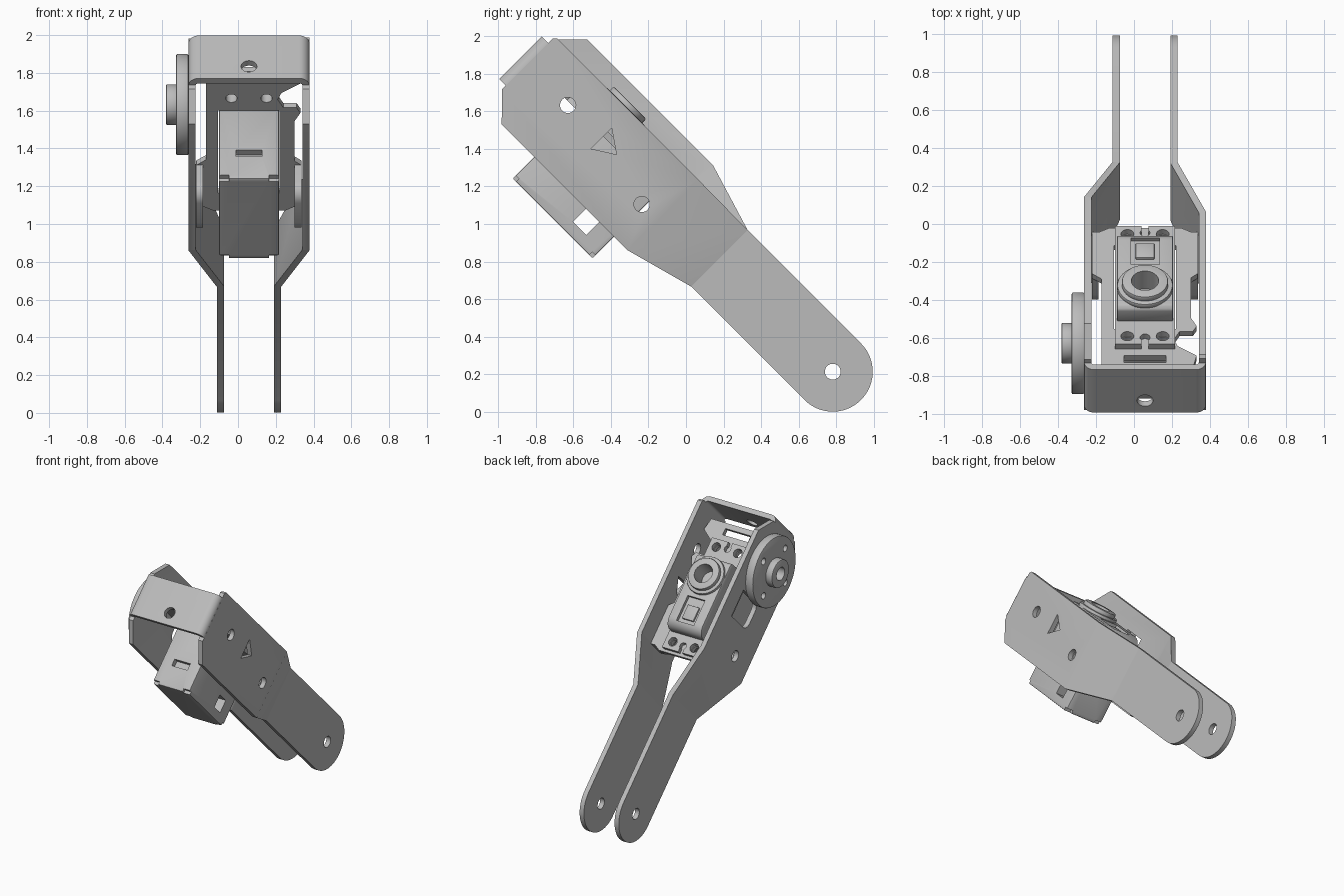
import bpy, bmesh, math
from mathutils import Matrix

old = bpy.data.objects.get("Cube")
if old:
    bpy.data.objects.remove(old, do_unlink=True)

grey = bpy.data.materials.new("metal_grey")
grey.use_nodes = True
grey.diffuse_color = (0.5, 0.5, 0.5, 1)
grey.node_tree.nodes["Principled BSDF"].inputs["Base Color"].default_value = (0.5, 0.5, 0.5, 1)

# Parts are laid out as (x, u, v): u runs down the arm, v points away from it
TILT = Matrix.Rotation(math.radians(-45), 4, 'X')
CX = 0.058            # middle plane of the arm
AX_U, AX_V = -1.598, 0.71   # joint axis
parts = []


def prism(name, axis, pts, lo, hi, bevel=0.0):
    """Extrude a 2D outline along x, u or v."""
    place = {'x': lambda p, w: (w, p[0], p[1]),
             'u': lambda p, w: (p[0], w, p[1]),
             'v': lambda p, w: (p[0], p[1], w)}[axis]
    bm = bmesh.new()
    a = [bm.verts.new(place(p, lo)) for p in pts]
    b = [bm.verts.new(place(p, hi)) for p in pts]
    bm.faces.new(a)
    bm.faces.new(b[::-1])
    n = len(pts)
    for i in range(n):
        j = (i + 1) % n
        bm.faces.new((a[j], a[i], b[i], b[j]))
    bmesh.ops.recalc_face_normals(bm, faces=bm.faces)
    if bevel:
        sharp = [e for e in bm.edges if e.calc_face_angle(0) > 0.6]
        bmesh.ops.bevel(bm, geom=sharp, offset=bevel, segments=2, profile=0.5, affect='EDGES')
    bm.transform(TILT)
    mesh = bpy.data.meshes.new(name)
    bm.to_mesh(mesh)
    bm.free()
    mesh.materials.append(grey)
    obj = bpy.data.objects.new(name, mesh)
    bpy.context.collection.objects.link(obj)
    parts.append(obj)
    return obj


def arc(cu, cv, r, start=0, end=360, n=32):
    full = end - start == 360
    steps = [start + (end - start) * i / (n if full else n - 1) for i in range(n)]
    return [(cu + r * math.cos(math.radians(t)), cv + r * math.sin(math.radians(t))) for t in steps]


def rect(a0, a1, b0, b1):
    return [(a0, b0), (a1, b0), (a1, b1), (a0, b1)]


def boolean(obj, others, op='DIFFERENCE'):
    """Apply booleans and remove the helper solids."""
    for o in others:
        m = obj.modifiers.new("cut", 'BOOLEAN')
        m.operation, m.object, m.solver = op, o, 'EXACT'
    bpy.context.view_layer.update()
    dg = bpy.context.evaluated_depsgraph_get()
    mesh = bpy.data.meshes.new_from_object(obj.evaluated_get(dg))
    obj.modifiers.clear()
    obj.data = mesh
    for o in others:
        parts.remove(o)
        bpy.data.objects.remove(o, do_unlink=True)


def hole_x(u, v, r, lo=-1, hi=1):
    return prism("cutter", 'x', arc(u, v, r), lo, hi)


def hole_v(x, u, r, lo=0, hi=2):
    return prism("cutter", 'v', arc(x, u, r), lo, hi)


# Bent side plates with rounded lower ends
for name, side, top, chamfer in (("plate_a", 1, 0.92, 0.03), ("plate_b", -1, 1.03, 0.148)):
    strip = [(0.32, -1.905), (0.32, -0.827), (0.17, -0.4525), (0.17, 0.65),
             (0.133, 0.65), (0.133, -0.46), (0.283, -0.835), (0.283, -1.905)]
    plate = prism(name, 'v', [(CX + side * x, u) for x, u in strip], 0.2, 1.2)
    outline = [(-1.92, 0.537), (-1.775, 0.389), (-0.827, 0.389), (-0.4525, 0.491)]
    outline += arc(0.4, 0.7036, 0.2125, -90, 90, 28)
    outline += [(-0.4525, 0.916), (-0.827, top), (-1.92 + chamfer, top), (-1.92, top - chamfer)]
    boolean(plate, [prism("outline", 'x', outline, -1, 1)], 'INTERSECT')
    cuts = [hole_x(0.4, 0.7036, 0.042), hole_x(AX_U, AX_V, 0.042), hole_x(-0.9475, 0.615, 0.042)]
    if side > 0:
        cuts.append(prism("cutter", 'x', [(-1.347, 0.633), (-1.347, 0.788), (-1.23, 0.707)], -1, 1))
    else:
        slot = arc(-1.3, 0.68, 0.06, 180, 270, 8) + arc(-1.21, 0.68, 0.06, 270, 360, 8)
        cuts.append(prism("cutter", 'x', slot + [(-1.15, 0.88), (-1.36, 0.88)], -1, 1))
    boolean(plate, cuts)

# End bridge with rounded bends
bridge = arc(CX - 0.265, -1.9, 0.055, 180, 270, 8) + arc(CX + 0.265, -1.9, 0.055, 270, 360, 8)
bridge += arc(CX + 0.265, -1.9, 0.018, 360, 270, 6) + arc(CX - 0.265, -1.9, 0.018, 270, 180, 6)
cap = prism("end_bridge", 'v', bridge, 0.55, 0.87)
boolean(cap, [prism("cutter", 'u', arc(CX, 0.64, 0.042), -2.1, -1.7)])

# Inner mounting plate around the motor, with its two side flanges
mount_outline = [(-0.17, -1.83), (0.31, -1.83), (0.33, -1.74), (0.23, -1.67), (0.21, -1.62),
                 (0.24, -1.56), (0.31, -1.56), (0.33, -1.52), (0.30, -1.46), (0.30, -1.16),
                 (0.335, -1.13), (0.335, -0.84), (0.25, -0.79), (-0.13, -0.79),
                 (-0.22, -0.84), (-0.22, -1.13), (-0.17, -1.17)]
mount = prism("motor_mount", 'v', mount_outline, 0.725, 0.76)
boolean(mount, [prism("cutter", 'v', rect(CX - 0.163, CX + 0.163, -1.54, -0.92), 0.5, 1),
                prism("cutter", 'v', rect(CX - 0.11, CX + 0.11, -1.79, -1.74), 0.5, 1)]
        + [hole_v(CX + s * 0.093, u, 0.03) for s in (-1, 1) for u in (-1.63, -0.87)])
for name, x in (("flange_a", 0.30), ("flange_b", -0.222)):
    shape = [(-1.13, 0.76), (-1.13, 0.6)] + arc(-1.05, 0.6, 0.08, 180, 270, 8)
    shape += arc(-0.9, 0.6, 0.08, 270, 360, 8) + [(-0.82, 0.76)]
    flange = prism(name, 'x', shape, x, x + 0.036)
    boolean(flange, [hole_x(-0.9475, 0.615, 0.042)])

# Motor body: lower case
body = prism("motor_body", 'v', rect(CX - 0.158, CX + 0.158, -1.53, -0.93), 0.226, 0.77, 0.008)
notches = [prism("cutter", 'v', rect(CX + s * 0.135 - 0.03, CX + s * 0.135 + 0.03, u - 0.025, u + 0.025),
                 0.2, 0.25) for s in (-1, 1) for u in (-1.53, -0.93)]
boolean(body, notches + [
    prism("cutter", 'x', rect(-1.14, -1.04, 0.29, 0.39), -1, 1),
    prism("cutter", 'u', rect(CX - 0.068, CX + 0.068, 0.388, 0.44), -1.6, -1.49)])

# Motor ears with screw holes and a centre notch
ears = prism("motor_ears", 'v', rect(CX - 0.158, CX + 0.158, -1.69, -0.81), 0.76, 0.795)
ear_cuts = [hole_v(CX + s * 0.093, u, 0.034) for s in (-1, 1) for u in (-1.63, -0.87)]
for u, edge in ((-1.64, -1.75), (-0.86, -0.75)):
    ear_cuts.append(hole_v(CX, u, 0.026))
    ear_cuts.append(prism("cutter", 'v', rect(CX - 0.018, CX + 0.018, min(u, edge), max(u, edge)), 0.5, 1))
boolean(ears, ear_cuts)

# Motor upper case with a rounded end and a recessed panel
top_side = [(-1.52, 0.79), (-0.94, 0.79)] + arc(-1.02, 0.82, 0.08, 0, 90, 8) + [(-1.5, 0.9), (-1.52, 0.88)]
upper = prism("motor_upper_case", 'x', top_side, CX - 0.148, CX + 0.148, 0.008)
boolean(upper, [prism("cutter", 'v', rect(CX - 0.075, CX + 0.075, -1.2, -1.0), 0.875, 1),
                hole_v(CX, -1.374, 0.072, 0.82, 1)])
prism("panel_rib", 'v', rect(CX - 0.05, CX + 0.05, -1.14, -1.03), 0.87, 0.89, 0.006)
for name, r, lo, hi in (("boss_base", 0.147, 0.89, 0.922), ("boss_ring", 0.122, 0.91, 0.952)):
    ring = prism(name, 'v', arc(CX, -1.374, r, n=40), lo, hi, 0.008)
    boolean(ring, [hole_v(CX, -1.374, 0.072)])

# Round output disc and hub on the outside of one plate
disc = prism("output_disc", 'x', arc(AX_U, AX_V, 0.268, n=64), -0.328, -0.262, 0.008)
boolean(disc, [hole_x(AX_U + du, AX_V + dv, 0.025)
               for du, dv in ((0.19, 0), (-0.19, 0), (0, 0.19), (0, -0.19))]
        + [hole_x(AX_U, AX_V, 0.05)])
hub = prism("output_hub", 'x', arc(AX_U, AX_V, 0.107, n=40), -0.382, -0.32, 0.008)
boolean(hub, [hole_x(AX_U, AX_V, 0.05)])

# Smooth the round walls, keep the sharp edges
bpy.ops.object.select_all(action='DESELECT')
for o in parts:
    o.select_set(True)
bpy.context.view_layer.objects.active = parts[0]
bpy.ops.object.shade_smooth_by_angle(angle=math.radians(30))
